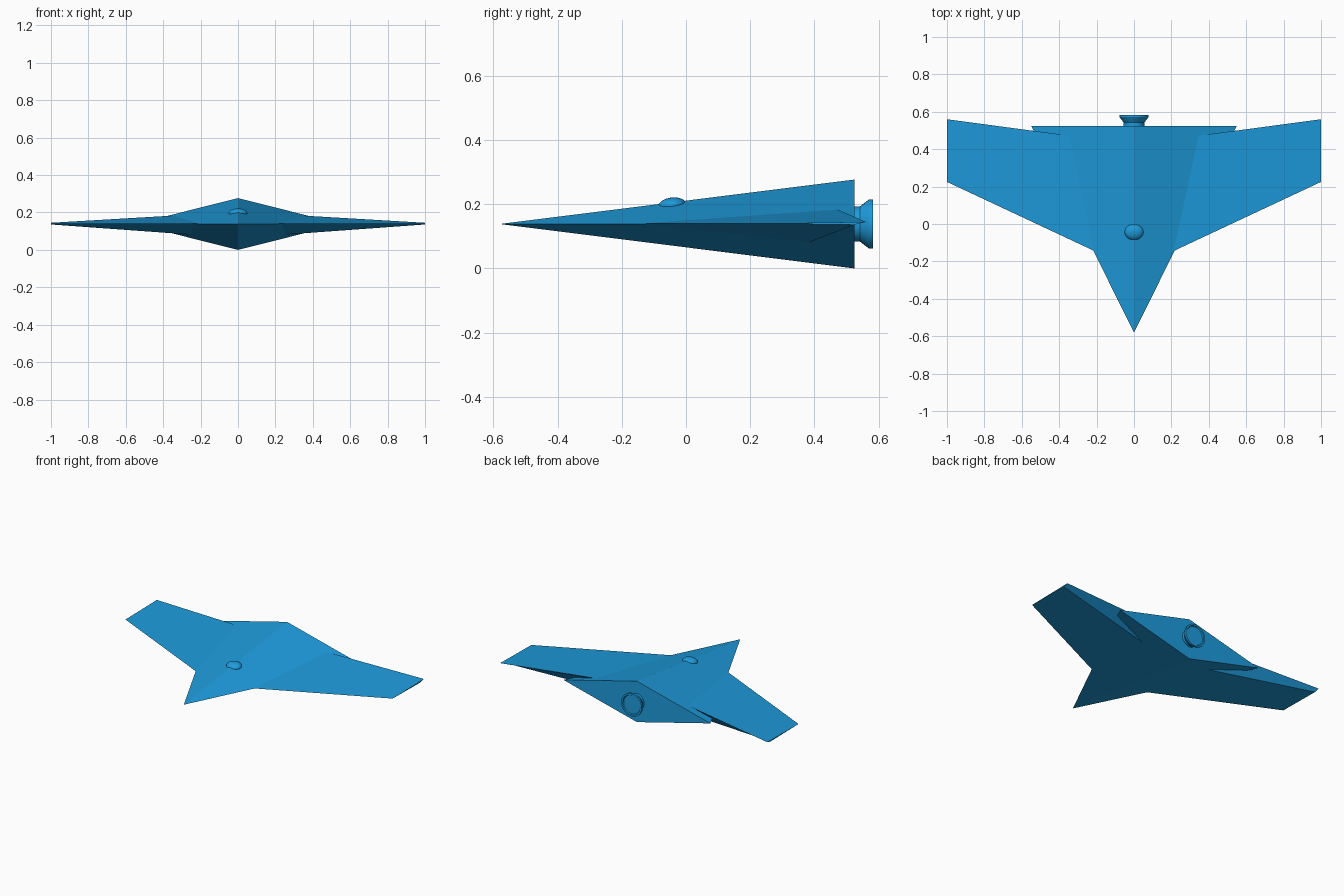
import bpy, math

if "Cube" in bpy.data.objects:
    bpy.data.objects.remove(bpy.data.objects["Cube"])

blue = bpy.data.materials.new("blue_paint")
blue.diffuse_color = (0.013, 0.33, 0.72, 1)
blue.use_nodes = True
blue.node_tree.nodes["Principled BSDF"].inputs["Base Color"].default_value = blue.diffuse_color
MID = 0.1385  # height of the centre plane


def mesh_object(name, verts, faces):
    me = bpy.data.meshes.new(name)
    me.from_pydata(verts, [], faces)
    me.materials.append(blue)
    ob = bpy.data.objects.new(name, me)
    bpy.context.collection.objects.link(ob)
    return ob


def shade(ob, angle=30):
    bpy.ops.object.select_all(action='DESELECT')
    bpy.context.view_layer.objects.active = ob
    ob.select_set(True)
    bpy.ops.object.shade_smooth_by_angle(angle=math.radians(angle))


# Hull: long four-sided pyramid with its point at the front
mesh_object("hull",
            [(0, -0.58, MID), (0.55, 0.525, MID), (0, 0.525, 2 * MID),
             (-0.55, 0.525, MID), (0, 0.525, 0)],
            [(0, 1, 2), (0, 2, 3), (0, 3, 4), (0, 4, 1), (4, 3, 2, 1)])

# Wings: tapered wedge with a sharp leading edge and raked rear face, mirrored
wing = mesh_object("wings",
                   [(0.2, -0.15, 0.14), (0.2, 0.453, 0.192), (0.2, 0.375, 0.078),
                    (1.0, 0.225, 0.14), (1.0, 0.56, 0.145), (1.0, 0.525, 0.136)],
                   [(0, 1, 2), (3, 5, 4), (0, 3, 4, 1), (0, 2, 5, 3), (1, 4, 5, 2)])
wing.modifiers.new("mirror", 'MIRROR').use_axis = (True, False, False)

# Cockpit dome: flattened sphere following the ridge
bpy.ops.mesh.primitive_uv_sphere_add(segments=32, ring_count=16, radius=1,
                                     location=(0, -0.043, 0.197),
                                     rotation=(math.radians(7), 0, 0))
dome = bpy.context.object
dome.name = "cockpit_dome"
dome.scale = (0.05, 0.043, 0.024)
dome.data.materials.append(blue)
shade(dome)

# Engine nozzle: lathed profile of (radius, y) around the y axis
profile = [(0.055, 0.50), (0.055, 0.542), (0.075, 0.568), (0.077, 0.571),
           (0.077, 0.583), (0.066, 0.583), (0.062, 0.577)]
N = 32
verts = [(r * math.cos(2 * math.pi * i / N), y, MID + r * math.sin(2 * math.pi * i / N))
         for r, y in profile for i in range(N)]
faces = [(k * N + i, (k + 1) * N + i, (k + 1) * N + (i + 1) % N, k * N + (i + 1) % N)
         for k in range(len(profile) - 1) for i in range(N)]
last = (len(profile) - 1) * N
faces += [tuple(range(N)), tuple(reversed(range(last, last + N)))]
shade(mesh_object("engine_nozzle", verts, faces))
